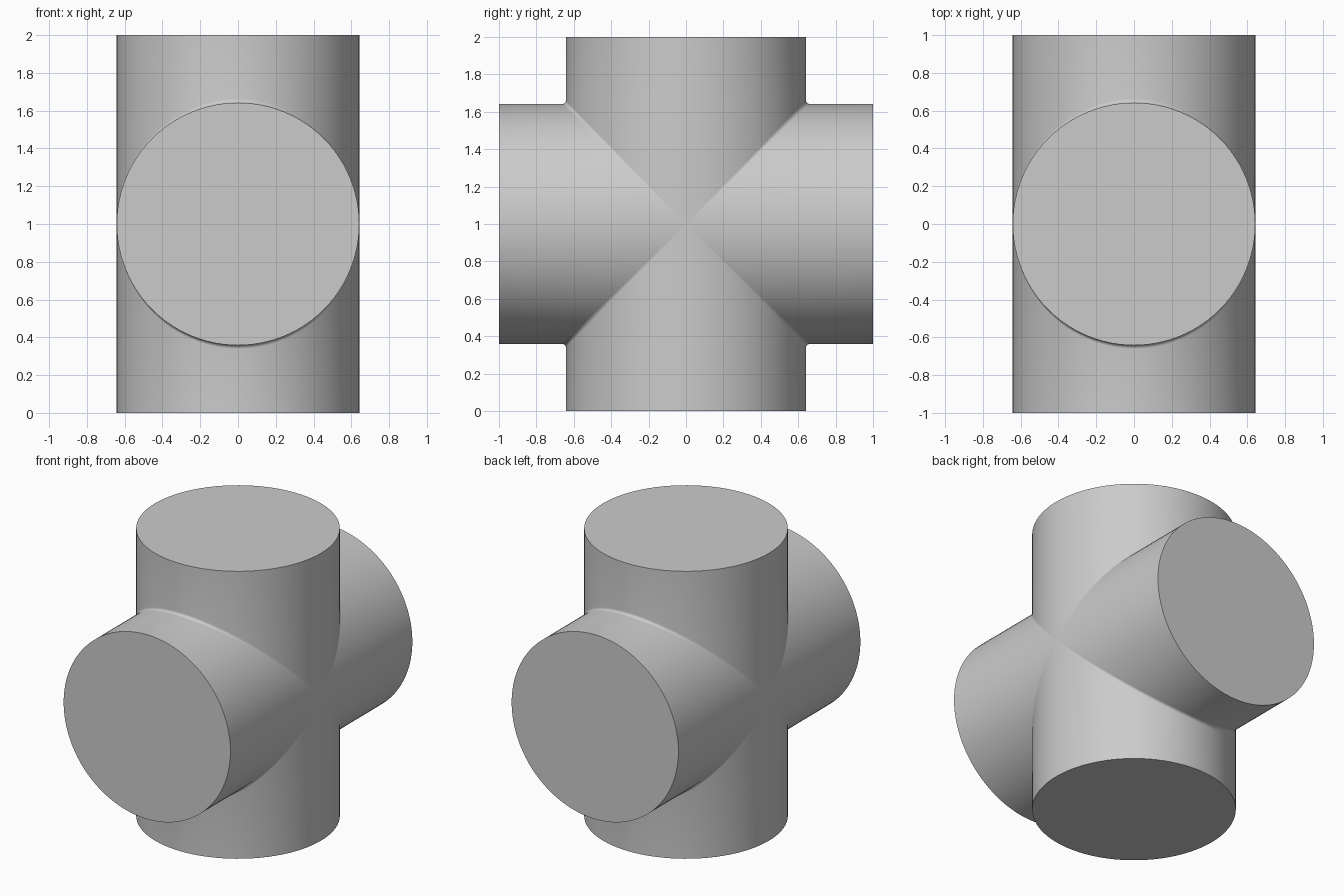
import bpy, bmesh
from math import sin, cos, pi, radians
from mathutils import Matrix

cube = bpy.data.objects.get("Cube")
if cube:
    bpy.data.objects.remove(cube, do_unlink=True)

RADIUS, REACH, FILLET = 0.642, 1.0, 0.02
SIDES, ARC_STEPS = 96, 3

grey = bpy.data.materials.new("plain grey")
grey.use_nodes = True
colour = (0.6, 0.6, 0.6, 1)
grey.diffuse_color = colour
grey.node_tree.nodes["Principled BSDF"].inputs["Base Color"].default_value = colour


def arm_ring(bm, turn, place):
    """One ring around an arm; place(depth, fillet) gives its (side, height)."""
    ring = []
    for i in range(SIDES):
        a = 2 * pi * i / SIDES
        y = RADIUS * sin(a)
        side, height = place(abs(y), FILLET * abs(sin(a)))
        y = side if y >= 0 else -side
        ring.append(bm.verts.new(turn @ Matrix.Translation((RADIUS * cos(a), y, height)).to_translation()))
    return ring


def arc_point(step):
    """Point on the small fillet, from the arm wall to the mitre."""
    t = radians(45) * step / ARC_STEPS
    return lambda d, f: (d + f * (1 - cos(t)), d + f * (1 - sin(t)))


def add_arm(bm, turn):
    rings = [arm_ring(bm, turn, lambda d, f: (d, REACH))]
    rings += [arm_ring(bm, turn, arc_point(s)) for s in range(ARC_STEPS + 1)]
    bm.faces.new(rings[0])
    for outer, inner in zip(rings, rings[1:]):
        for i in range(SIDES):
            j = (i + 1) % SIDES
            bm.faces.new((outer[i], inner[i], inner[j], outer[j]))


# Four mitred round arms, welded into one cross
bm = bmesh.new()
for quarter in range(4):
    add_arm(bm, Matrix.Rotation(quarter * pi / 2, 3, 'X'))
bmesh.ops.remove_doubles(bm, verts=bm.verts, dist=0.00001)
bmesh.ops.recalc_face_normals(bm, faces=bm.faces)
bmesh.ops.translate(bm, verts=bm.verts, vec=(0, 0, REACH))

mesh = bpy.data.meshes.new("pipe_cross")
bm.to_mesh(mesh)
bm.free()
mesh.materials.append(grey)
cross = bpy.data.objects.new("pipe_cross", mesh)
bpy.context.collection.objects.link(cross)

# Smooth walls, crisp end caps
bpy.ops.object.select_all(action='DESELECT')
cross.select_set(True)
bpy.context.view_layer.objects.active = cross
bpy.ops.object.shade_smooth_by_angle(angle=radians(35))
